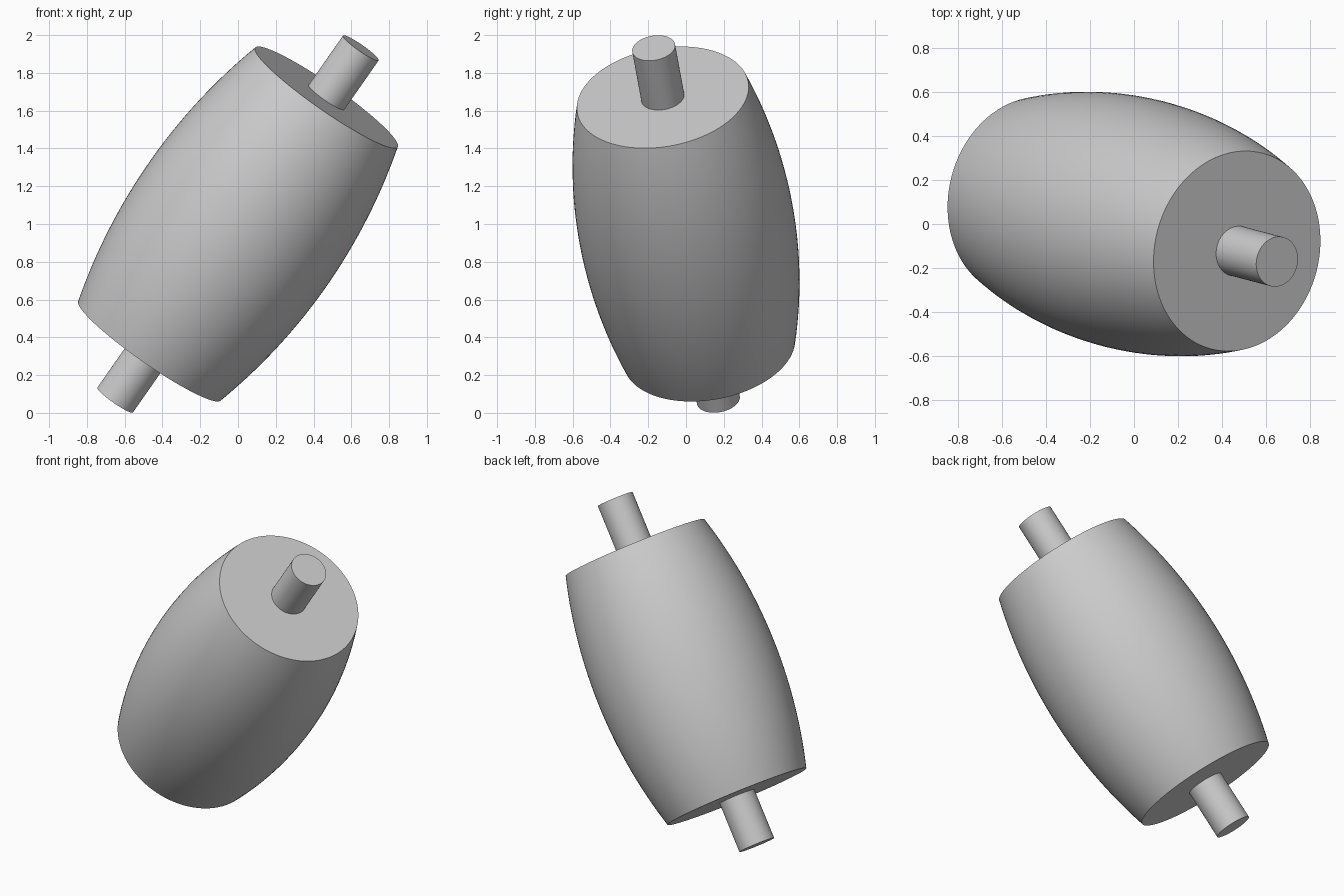
import bpy
import math
from mathutils import Vector

cube = bpy.data.objects.get("Cube")
if cube:
    bpy.data.objects.remove(cube, do_unlink=True)

CENTRE = Vector((0, 0, 1))
AXIS = Vector((0.566, -0.149, 0.811)).normalized()
TILT = AXIS.to_track_quat("Z", "Y")
SIDES = 96

grey = bpy.data.materials.new("plain_grey")
grey.use_nodes = True
colour = (0.6, 0.6, 0.6, 1)
grey.diffuse_color = colour
grey.node_tree.nodes["Principled BSDF"].inputs["Base Color"].default_value = colour


def lathe(name, profile):
    """Closed solid of revolution about the tilted axis from (radius, height) pairs."""
    verts, faces = [], []
    for radius, height in profile:
        for i in range(SIDES):
            a = math.tau * i / SIDES
            verts.append((radius * math.cos(a), radius * math.sin(a), height))
    for ring in range(len(profile) - 1):
        for i in range(SIDES):
            j = (i + 1) % SIDES
            low, high = ring * SIDES, (ring + 1) * SIDES
            faces.append((low + i, low + j, high + j, high + i))
    faces.append(tuple(reversed(range(SIDES))))
    faces.append(tuple(range(len(verts) - SIDES, len(verts))))
    mesh = bpy.data.meshes.new(name)
    mesh.from_pydata(verts, [], faces)
    mesh.materials.append(grey)
    obj = bpy.data.objects.new(name, mesh)
    bpy.context.collection.objects.link(obj)
    obj.rotation_mode = "QUATERNION"
    obj.rotation_quaternion = TILT
    obj.location = CENTRE
    bpy.ops.object.select_all(action="DESELECT")
    obj.select_set(True)
    bpy.context.view_layer.objects.active = obj
    bpy.ops.object.shade_smooth_by_angle(angle=math.radians(30))
    return obj


# Barrel body: circular-arc bulge between two flat ends
half, end_radius, bulge = 0.827, 0.46, 0.113
arc = (half ** 2 + bulge ** 2) / (2 * bulge)
heights = [half * (k / 16 - 1) for k in range(33)]
lathe("barrel_body", [(end_radius + bulge - arc + math.sqrt(arc ** 2 - h ** 2), h)
                      for h in heights])

# Stub shafts sticking out of both ends
for name, sign in (("upper_shaft", 1), ("lower_shaft", -1)):
    ends = sorted((sign * (half - 0.02), sign * 1.149))
    lathe(name, [(0.115, h) for h in ends])
